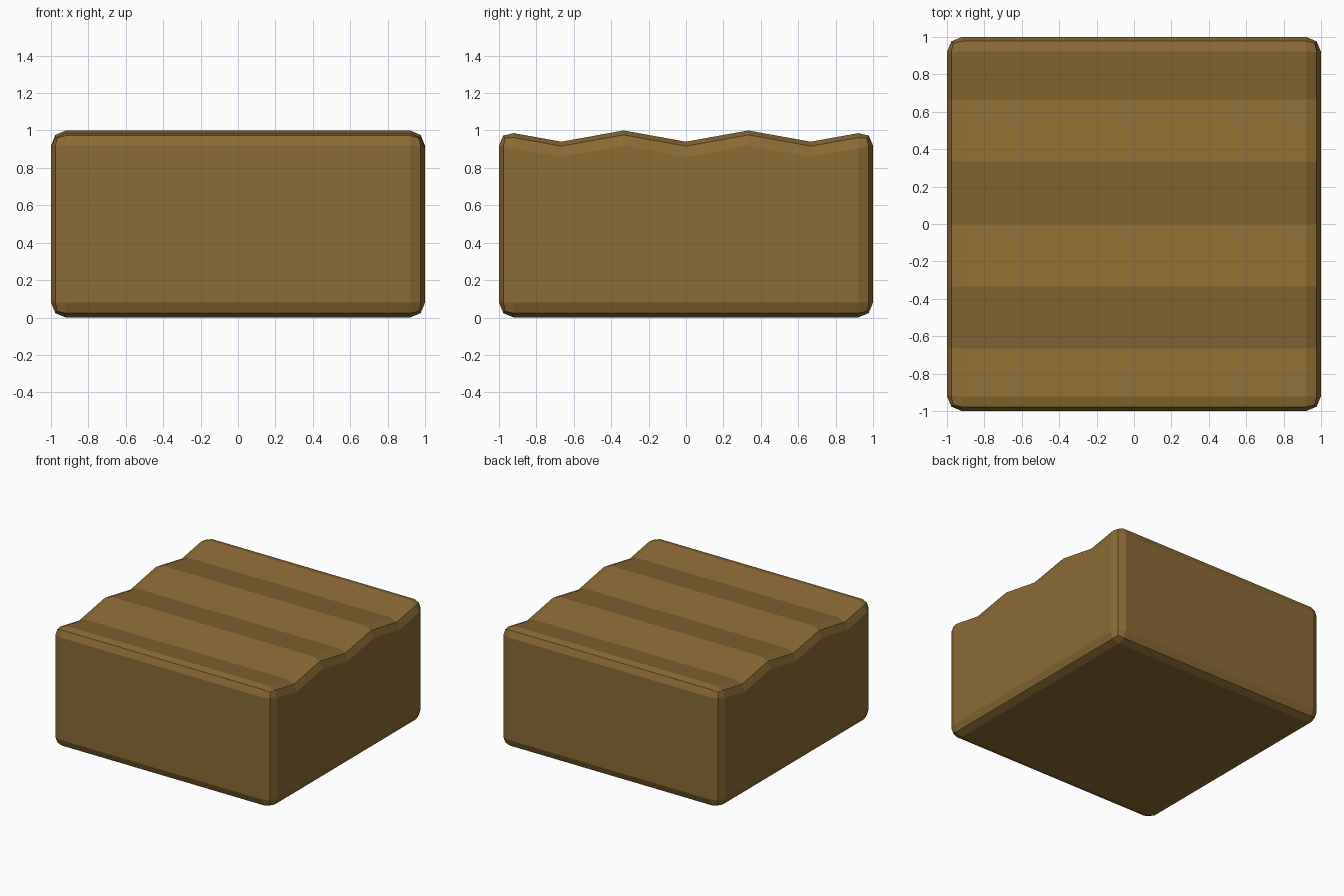
import bpy, bmesh

if "Cube" in bpy.data.objects:
    bpy.data.objects.remove(bpy.data.objects["Cube"])

# Single earth-brown colour
brown = bpy.data.materials.new("earth_brown")
brown.diffuse_color = (0.26, 0.145, 0.033, 1)
brown.use_nodes = True
brown.node_tree.nodes["Principled BSDF"].inputs["Base Color"].default_value = brown.diffuse_color

# Side profile (y, z): flat base, zigzag furrowed top
profile = [(-1, 0), (1, 0)]
profile += [(1 - i / 3, 1.0 if i % 2 == 0 else 0.94) for i in range(7)]

# Extrude the profile across x
bm = bmesh.new()
left = [bm.verts.new((-1, y, z)) for y, z in profile]
right = [bm.verts.new((1, y, z)) for y, z in profile]
bm.faces.new(left)
bm.faces.new(right[::-1])
n = len(profile)
for i in range(n):
    j = (i + 1) % n
    bm.faces.new((left[i], right[i], right[j], left[j]))
bmesh.ops.recalc_face_normals(bm, faces=bm.faces)

# Round only the outer edges, leaving the furrow ridges sharp
outer = [e for e in bm.edges if e.calc_face_angle() > 0.9]
bmesh.ops.bevel(bm, geom=outer, offset=0.08, offset_type='OFFSET',
                segments=2, profile=0.5, affect='EDGES', clamp_overlap=False)
bmesh.ops.recalc_face_normals(bm, faces=bm.faces)

mesh = bpy.data.meshes.new("furrowed_soil_block")
bm.to_mesh(mesh)
bm.free()
mesh.materials.append(brown)
block = bpy.data.objects.new("furrowed_soil_block", mesh)
bpy.context.collection.objects.link(block)
